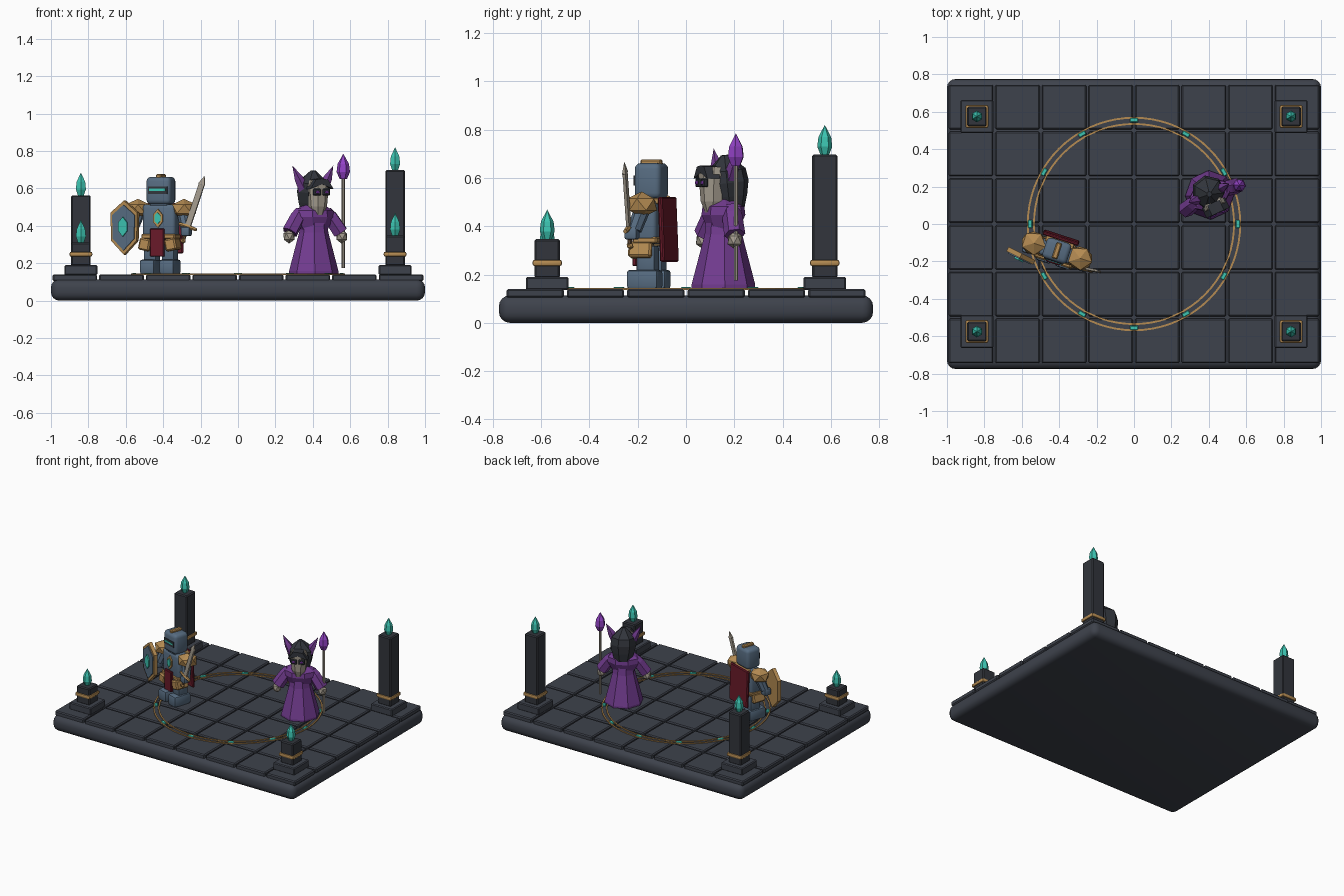
import bpy, bmesh, math
from mathutils import Matrix, Vector

if "Cube" in bpy.data.objects:
    bpy.data.objects.remove(bpy.data.objects["Cube"])


def material(name, r, g, b):
    m = bpy.data.materials.new(name)
    m.diffuse_color = (r, g, b, 1)
    m.use_nodes = True
    m.node_tree.nodes["Principled BSDF"].inputs["Base Color"].default_value = m.diffuse_color
    return m


STONE = material("slate_stone", 0.048, 0.055, 0.072)
DARK = material("dark_charcoal", 0.032, 0.036, 0.045)
STEEL = material("blue_steel", 0.095, 0.15, 0.22)
GOLD = material("antique_gold", 0.46, 0.26, 0.085)
RED = material("deep_red", 0.14, 0.01, 0.022)
TEAL = material("teal_crystal", 0.045, 0.55, 0.44)
PURPLE = material("purple_cloth", 0.17, 0.045, 0.28)
VIOLET = material("violet_crystal", 0.29, 0.055, 0.56)
BONE = material("pale_bone", 0.37, 0.33, 0.27)
BROWN = material("brown_leather", 0.16, 0.09, 0.045)

frame = Matrix()  # placement of the part group being built


def finish(bm, name, mat, smooth=False):
    bmesh.ops.remove_doubles(bm, verts=bm.verts, dist=1e-5)
    bmesh.ops.recalc_face_normals(bm, faces=bm.faces)
    bm.transform(frame)
    me = bpy.data.meshes.new(name)
    bm.to_mesh(me)
    bm.free()
    me.materials.append(mat)
    ob = bpy.data.objects.new(name, me)
    bpy.context.collection.objects.link(ob)
    if smooth:
        bpy.ops.object.select_all(action='DESELECT')
        ob.select_set(True)
        bpy.context.view_layer.objects.active = ob
        bpy.ops.object.shade_smooth_by_angle(angle=math.radians(35))
    return ob


def box(name, c, size, mat, bevel=0.0, seg=1, rot=(0, 0, 0)):
    bm = bmesh.new()
    bmesh.ops.create_cube(bm, size=1)
    bm.transform(Matrix.Diagonal((*size, 1)))
    if bevel:
        bmesh.ops.bevel(bm, geom=bm.edges[:], offset=bevel, segments=seg,
                        affect='EDGES', profile=0.5)
    r = Matrix.Rotation(rot[2], 4, 'Z') @ Matrix.Rotation(rot[1], 4, 'Y') @ Matrix.Rotation(rot[0], 4, 'X')
    bm.transform(Matrix.Translation(c) @ r)
    return finish(bm, name, mat, seg > 1)


def spin(name, p, q, profile, sides, mat, sx=1.0, sy=1.0):
    """Faceted solid along p-q; profile holds (fraction, radius)."""
    p, q = Vector(p), Vector(q)
    axis = q - p
    turn = Vector((0, 0, 1)).rotation_difference(axis).to_matrix().to_4x4()
    bm = bmesh.new()
    rings = []
    for t, r in profile:
        rings.append([bm.verts.new((r * sx * math.cos(math.tau * (k + .5) / sides),
                                    r * sy * math.sin(math.tau * (k + .5) / sides),
                                    t * axis.length)) for k in range(sides)])
    for a, b in zip(rings, rings[1:]):
        for k in range(sides):
            n = (k + 1) % sides
            bm.faces.new((a[k], a[n], b[n], b[k]))
    for ring, (t, r) in ((rings[0], profile[0]), (rings[-1], profile[-1])):
        if r > 0:
            bm.faces.new(ring)
    bm.transform(Matrix.Translation(p) @ turn)
    return finish(bm, name, mat)


def plate(name, pts, c, thick, mat, scale=1.0, yaw=0.0):
    """Upright outline in x-z, given as the right half from top to bottom."""
    outline = pts + [(-x, z) for x, z in reversed(pts) if x > 0]
    bm = bmesh.new()
    f = bm.faces.new([bm.verts.new((x * scale, thick / 2, z * scale)) for x, z in outline])
    new = bmesh.ops.extrude_face_region(bm, geom=[f])['geom']
    bmesh.ops.translate(bm, vec=(0, -thick, 0),
                        verts=[v for v in new if isinstance(v, bmesh.types.BMVert)])
    bm.transform(Matrix.Translation(c) @ Matrix.Rotation(yaw, 4, 'Z'))
    return finish(bm, name, mat)


def ball(name, c, size, mat, sub=1):
    bm = bmesh.new()
    bmesh.ops.create_icosphere(bm, subdivisions=sub, radius=1)
    bm.transform(Matrix.Translation(c) @ Matrix.Diagonal((*size, 1)))
    return finish(bm, name, mat)


def crystal(name, p, h, r, mat):
    spin(name, p, Vector(p) + Vector((0, 0, h)),
         [(0, r * .55), (.28, r), (.6, r * .85), (1, 0)], 6, mat)


# Arena base and floor tiles
box("arena_base", (0, 0, .057), (2, 1.55, .114), STONE, .045, 4)
for i in range(8):
    for j in range(6):
        box("floor_tile", (-.872 + i * .2491, -.625 + j * .25, .122), (.238, .238, .036), STONE, .007)

# Floor ring with inlaid gems
for radius in (.535, .568):
    bm = bmesh.new()
    n = 72
    loops = [[bm.verts.new(((radius + dr) * math.cos(math.tau * k / n),
                            (radius + dr) * math.sin(math.tau * k / n), z))
              for dr, z in ((-.005, .137), (-.005, .145), (.005, .145), (.005, .137))] for k in range(n)]
    for k in range(n):
        a, b = loops[k], loops[(k + 1) % n]
        for s in range(4):
            bm.faces.new((a[s], b[s], b[(s + 1) % 4], a[(s + 1) % 4]))
    finish(bm, "floor_ring", GOLD)
for k in range(12):
    a = math.tau * k / 12
    box("ring_gem", (.555 * math.cos(a), .555 * math.sin(a), .143), (.022, .042, .011), TEAL, .003, rot=(0, 0, a))

# Corner pillars with crystals
for x, y, top in ((-.84, -.575, .31), (.84, -.575, .347), (-.84, .575, .563), (.84, .575, .698)):
    box("pillar_plinth", (x, y, .163), (.176, .176, .054), STONE, .006)
    box("pillar_shaft", (x, y, (top + .185) / 2), (.105, .105, top - .185), DARK, .007)
    box("pillar_band", (x, y, .248), (.122, .122, .026), GOLD, .009, 2)
    crystal("pillar_crystal", (x, y, top - .003), .125, .031, TEAL)

# Knight
frame = Matrix.Translation((-.412, -.143, 0)) @ Matrix.Rotation(math.radians(-18), 4, 'Z')
for s in (-1, 1):
    box("boot", (s * .055, -.012, .18), (.082, .135, .078), STEEL, .012, 2)
    box("leg", (s * .05, 0, .265), (.07, .08, .11), STEEL, .01, 2)
    box("hip_plate", (s * .073, -.02, .3), (.062, .1, .065), GOLD, .008, rot=(0, s * -.2, 0))
    ball("shoulder_guard", (s * .13, 0, .49), (.075, .07, .054), GOLD)
    spin("upper_arm", (s * .125, 0, .47), (s * .15, -.025, .385), [(0, .034), (1, .03)], 8, STEEL)
    box("gauntlet", (s * .155, -.035, .37), (.05, .055, .05), STEEL, .01, 2)
box("torso", (0, 0, .42), (.185, .095, .19), STEEL, .02, 3)
box("belt", (0, 0, .342), (.19, .105, .028), GOLD, .006)
box("tabard", (0, -.062, .31), (.078, .02, .15), RED, .004)
box("neck_collar", (0, 0, .513), (.1, .085, .02), STEEL, .004)
box("helmet", (0, 0, .588), (.138, .115, .148), STEEL, .024, 3)
box("helmet_crest", (0, 0, .665), (.03, .09, .024), GOLD, .006)
box("visor_recess", (0, -.057, .59), (.108, .008, .042), DARK)
box("visor_slit", (0, -.061, .592), (.09, .006, .012), TEAL)
box("cape", (0, .073, .387), (.2, .02, .27), RED, .006, rot=(.04, 0, 0))
box("cape_clasp", (0, .05, .505), (.16, .04, .025), GOLD, .005)
diamond = [(0, .05), (.026, .02), (.026, -.02), (0, -.05)]
plate("chest_setting", diamond, (0, -.05, .44), .014, GOLD)
plate("chest_gem", diamond, (0, -.057, .44), .012, TEAL, .65)

# Shield in layers
kite = [(0, .145), (.08, .08), (.076, -.07), (0, -.145)]
for name, off, thick, mat, k in (("shield_rim", 0, .026, GOLD, 1), ("shield_face", -.013, .012, STEEL, .84)):
    plate(name, kite, (-.175 + off * .15, -.085 + off, .39), thick, mat, k, -.15)
plate("shield_gem", diamond, (-.179, -.106, .395), .012, TEAL, 1.05, -.15)

# Sword
hilt, tip = Vector((.165, -.045, .395)), Vector((.257, -.035, .668))
along = (tip - hilt).normalized()
side = Vector((along.z, 0, -along.x))
spin("sword_blade", hilt, tip, [(0, .022), (.82, .022), (.83, .026), (1, 0)], 4, BONE, 1, .4)
spin("sword_grip", hilt - along * .075, hilt, [(0, .01), (1, .01)], 6, BROWN)
spin("sword_guard", hilt - side * .052, hilt + side * .052,
     [(0, .009), (.5, .013), (1, .009)], 6, GOLD)
ball("sword_pommel", hilt - along * .08, (.016, .016, .016), GOLD)

# Sorcerer
frame = Matrix.Translation((.405, .155, 0)) @ Matrix.Rotation(math.radians(25), 4, 'Z')
spin("robe", (0, 0, .145), (0, 0, .42), [(0, .132), (.05, .132), (.8, .078), (1, .072)], 8, PURPLE)
spin("robe_chest", (0, 0, .38), (0, 0, .515), [(0, .078), (.5, .115), (.75, .11), (1, .05)], 8, PURPLE, 1, .75)
for s in (-1, 1):
    spin("sleeve", (s * .075, 0, .478), (s * .15, -.018, .365), [(0, .032), (.3, .042), (1, .044)], 6, PURPLE)
    ball("hand", (s * .155, -.02, .343), (.034, .034, .038), BONE)
    spin("horn", (s * .055, .005, .595), (s * .121, .012, .722), [(0, .032), (.45, .025), (1, 0)], 5, PURPLE)
    box("eye_socket", (s * .027, -.099, .58), (.044, .018, .036), DARK, .005)
    ball("eye", (s * .027, -.109, .58), (.012, .008, .009), VIOLET)
spin("face", (0, -.05, .455), (0, -.045, .645), [(0, .03), (.25, .05), (.5, .055), (.85, .062), (1, .045)], 8, BONE)
spin("hood", (0, .032, .47), (0, .005, .695),
     [(0, .06), (.25, .078), (.5, .09), (.72, .083), (1, .015)], 7, DARK)
plate("hood_brow", [(0, .035), (.035, .03), (.068, -.02), (0, .005)], (0, -.075, .617), .06, DARK)
spin("staff", (.165, -.02, .175), (.165, -.02, .665), [(0, .009), (1, .009)], 6, BONE)
crystal("staff_crystal", (.165, -.02, .65), .135, .036, VIOLET)
